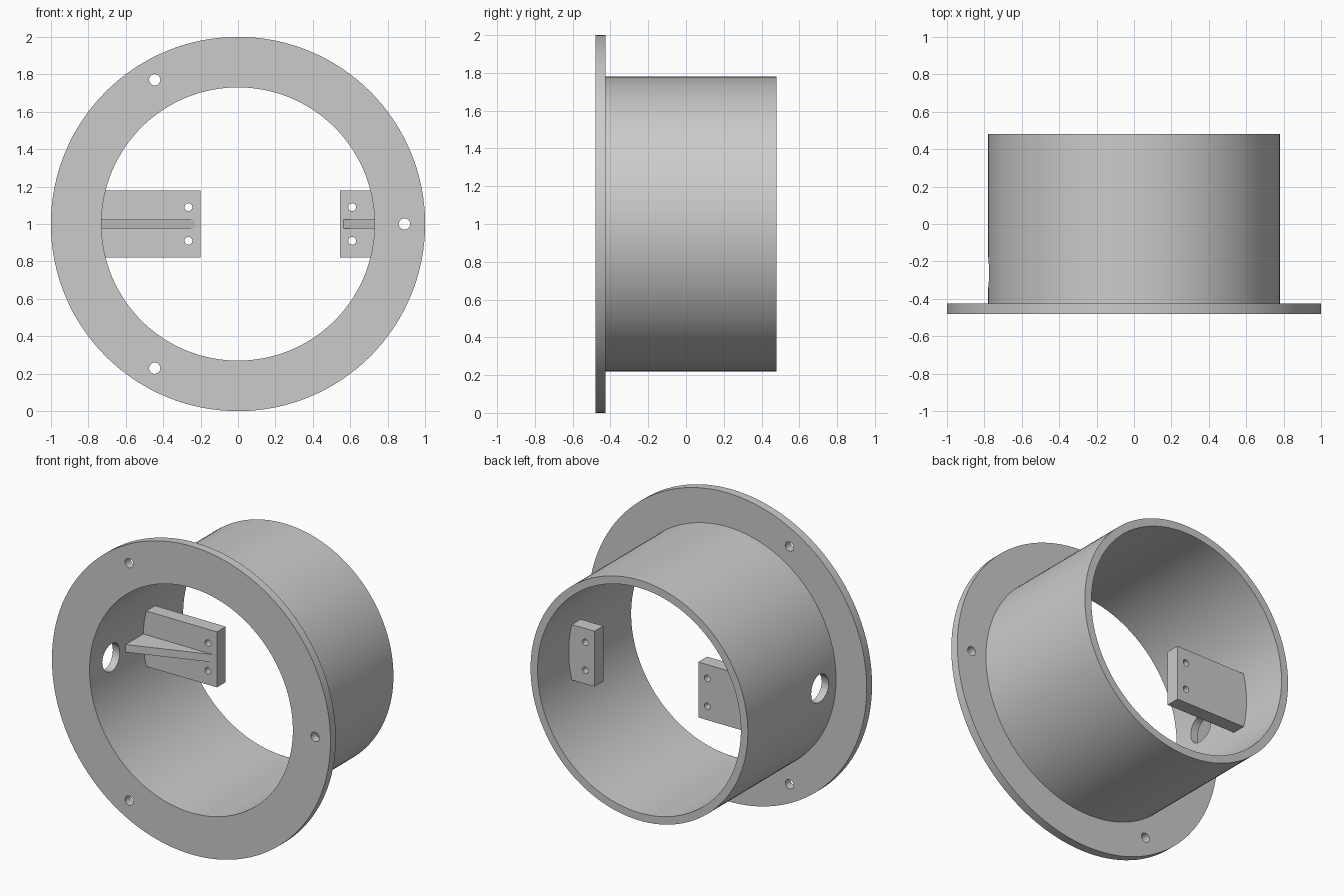
import bpy, bmesh, math
from mathutils import Matrix, Vector

cube = bpy.data.objects.get("Cube")
if cube:
    bpy.data.objects.remove(cube, do_unlink=True)

CENTRE_Z = 1.0
FRONT, FLANGE_BACK, BACK = -0.48, -0.425, 0.48
INNER, OUTER, RIM = 0.73, 0.78, 1.0
PLATE_FRONT, PLATE_BACK = 0.07, 0.16

grey = bpy.data.materials.new("light grey")
grey.use_nodes = True
grey.diffuse_color = (0.6, 0.6, 0.6, 1)
grey.node_tree.nodes["Principled BSDF"].inputs["Base Color"].default_value = (0.6, 0.6, 0.6, 1)


def make_object(name, bm):
    bmesh.ops.recalc_face_normals(bm, faces=bm.faces)
    mesh = bpy.data.meshes.new(name)
    bm.to_mesh(mesh)
    bm.free()
    mesh.materials.append(grey)
    obj = bpy.data.objects.new(name, mesh)
    bpy.context.collection.objects.link(obj)
    return obj


def select(obj):
    bpy.ops.object.select_all(action="DESELECT")
    obj.select_set(True)
    bpy.context.view_layer.objects.active = obj


def drill(obj, holes):
    """Cut round holes given as (centre, radius, length, axis to turn about)."""
    bm = bmesh.new()
    for centre, radius, length, turn in holes:
        bmesh.ops.create_cone(
            bm, cap_ends=True, segments=32, radius1=radius, radius2=radius, depth=length,
            matrix=Matrix.Translation(centre) @ Matrix.Rotation(math.pi / 2, 4, turn))
    cutter = make_object("hole_cutter", bm)
    cutter.hide_render = True
    mod = obj.modifiers.new("holes", "BOOLEAN")
    mod.operation = "DIFFERENCE"
    mod.solver = "EXACT"
    mod.object = cutter
    select(obj)
    bpy.ops.object.modifier_apply(modifier=mod.name)
    bpy.data.objects.remove(cutter, do_unlink=True)
    bpy.ops.object.shade_smooth_by_angle(angle=math.radians(30))


def prism(name, outline, z_low, z_high):
    """Extrude an outline in x, y upwards."""
    bm = bmesh.new()
    face = bm.faces.new([bm.verts.new((x, y, z_low)) for x, y in outline])
    top = bmesh.ops.extrude_face_region(bm, geom=[face])["geom"]
    verts = [v for v in top if isinstance(v, bmesh.types.BMVert)]
    bmesh.ops.translate(bm, verts=verts, vec=(0, 0, z_high - z_low))
    return make_object(name, bm)


# Flanged tube: one L-shaped section turned about the y axis
section = [(INNER, FRONT), (RIM, FRONT), (RIM, FLANGE_BACK),
           (OUTER, FLANGE_BACK), (OUTER, BACK), (INNER, BACK)]
bm = bmesh.new()
ring = [bm.verts.new((r, y, CENTRE_Z)) for r, y in section]
edges = [bm.edges.new((a, b)) for a, b in zip(ring, ring[1:] + ring[:1])]
bmesh.ops.spin(bm, geom=ring + edges, cent=(0, 0, CENTRE_Z), axis=(0, 1, 0),
               angle=2 * math.pi, steps=128)
bmesh.ops.remove_doubles(bm, verts=bm.verts, dist=0.0005)
tube = make_object("flanged_tube", bm)

# Three screw holes in the flange and one cable hole in the tube wall
holes = [(Vector((-OUTER, -0.26, CENTRE_Z)), 0.09, 0.3, "Y")]
for i in range(3):
    a = i * 2 * math.pi / 3
    holes.append((Vector((0.89 * math.cos(a), FRONT, CENTRE_Z + 0.89 * math.sin(a))),
                  0.03, 0.3, "X"))
drill(tube, holes)

# Mounting plates with a triangular rib, reaching in from each side wall
for name, side, tip, hole_x in (("long", -1, 0.20, 0.265), ("short", 1, 0.545, 0.61)):
    wall = 0.745
    plate = prism(name + "_mounting_plate",
                  [(side * x, y) for x, y in ((tip, PLATE_FRONT), (wall, PLATE_FRONT),
                                              (wall, PLATE_BACK), (tip, PLATE_BACK))],
                  CENTRE_Z - 0.18, CENTRE_Z + 0.18)
    drill(plate, [(Vector((side * hole_x, PLATE_FRONT, CENTRE_Z + dz)), 0.021, 0.4, "X")
                  for dz in (-0.09, 0.09)])
    prism(name + "_plate_rib",
          [(side * x, y) for x, y in ((tip + 0.015, PLATE_FRONT + 0.005),
                                      (wall, PLATE_FRONT + 0.005), (wall, -0.115))],
          CENTRE_Z - 0.025, CENTRE_Z + 0.025)
